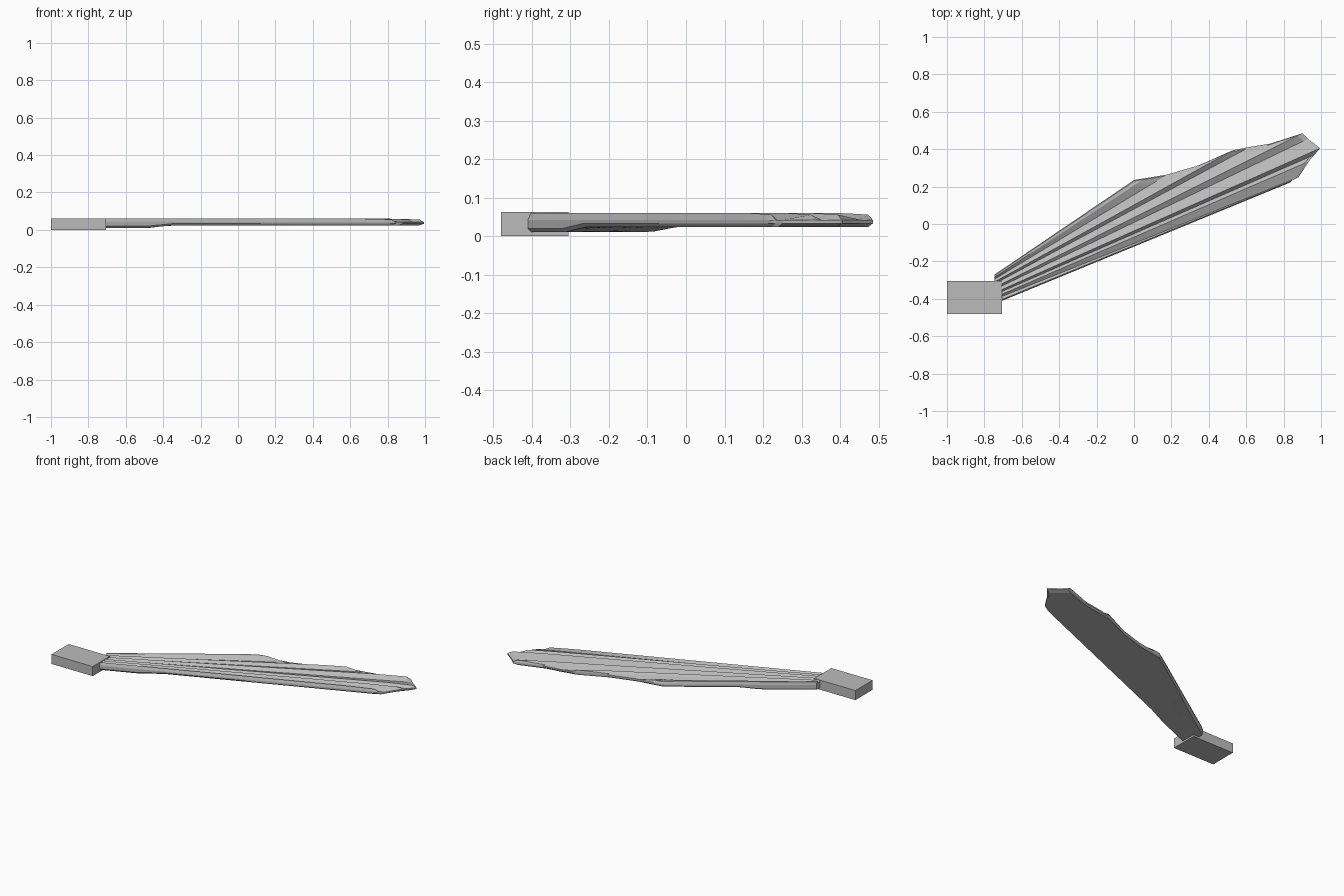
import bpy, bmesh
from mathutils import Vector

if "Cube" in bpy.data.objects:
    bpy.data.objects.remove(bpy.data.objects["Cube"])

grey = bpy.data.materials.new("plain grey")
grey.diffuse_color = (0.5, 0.5, 0.5, 1)
grey.use_nodes = True
grey.node_tree.nodes["Principled BSDF"].inputs["Base Color"].default_value = grey.diffuse_color


def add_object(name, bm):
    bmesh.ops.recalc_face_normals(bm, faces=bm.faces)
    mesh = bpy.data.meshes.new(name)
    bm.to_mesh(mesh)
    bm.free()
    mesh.materials.append(grey)
    obj = bpy.data.objects.new(name, mesh)
    bpy.context.collection.objects.link(obj)
    return obj


# Root block
bm = bmesh.new()
bmesh.ops.create_cube(bm, size=1)
for v in bm.verts:
    v.co = Vector((-0.852 + v.co.x * 0.295, -0.393 + v.co.y * 0.175, 0.031 + v.co.z * 0.062))
add_object("root_block", bm)

# Pleat lines, front edge to back edge: position at the root, tip x, tip y, kind
LINES = [
    (0.00, 0.835, 0.222, "rim"), (0.05, 0.845, 0.232, "ridge"),
    (0.15, 0.880, 0.250, "valley"), (0.22, 0.935, 0.335, "ridge"),
    (0.31, 0.965, 0.370, "valley"), (0.38, 0.995, 0.405, "ridge"),
    (0.49, 0.930, 0.455, "valley"), (0.56, 0.900, 0.485, "ridge"),
    (0.63, 0.730, 0.430, "slope"), (0.68, 0.620, 0.412, "valley"),
    (0.75, 0.530, 0.395, "ridge"), (0.80, 0.350, 0.315, "slope"),
    (0.84, 0.180, 0.265, "valley"), (0.91, 0.060, 0.245, "ridge"),
    (0.97, 0.015, 0.238, "ridge"), (1.00, 0.000, 0.235, "rim"),
]
ROOT_FRONT = Vector((-0.75, -0.429))
ROOT_BACK = Vector((-0.745, -0.27))
STEPS = [i / 24 for i in range(24)] + [0.985, 1.0]


def top_height(kind, s):
    if kind == "rim" or s == 1.0:
        return 0.042
    ridge = 0.060 - 0.005 * max(0.0, (s - 0.9) / 0.1)
    valley = 0.050 - 0.011 * s
    return {"ridge": ridge, "valley": valley, "slope": (ridge + valley) / 2}[kind]


def bottom_height(x, kind, s):
    # The underside is deeper close to the root block
    base = 0.011 + 0.013 * min(1.0, max(0.0, (x + 0.47) / 0.1))
    return base + (0.009 if kind == "rim" or s == 1.0 else 0.0)


# Pleated fan: a grid above and a grid below, joined round the rim
bm = bmesh.new()
top, bottom = [], []
for t, tx, ty, kind in LINES:
    start = ROOT_FRONT.lerp(ROOT_BACK, t)
    upper, lower = [], []
    for s in STEPS:
        p = start.lerp(Vector((tx, ty)), s)
        upper.append(bm.verts.new((p.x, p.y, top_height(kind, s))))
        lower.append(bm.verts.new((p.x, p.y, bottom_height(p.x, kind, s))))
    top.append(upper)
    bottom.append(lower)

n, m = len(LINES), len(STEPS)
for grid in (top, bottom):
    for i in range(n - 1):
        for j in range(m - 1):
            bm.faces.new((grid[i][j], grid[i + 1][j], grid[i + 1][j + 1], grid[i][j + 1]))
border = [(i, 0) for i in range(n)] + [(n - 1, j) for j in range(1, m)]
border += [(i, m - 1) for i in range(n - 2, -1, -1)] + [(0, j) for j in range(m - 2, 0, -1)]
for (a, b), (c, d) in zip(border, border[1:] + border[:1]):
    bm.faces.new((top[a][b], top[c][d], bottom[c][d], bottom[a][b]))
fan = add_object("pleated_fan", bm)

# Crisp pleats, soft along their length
bpy.context.view_layer.objects.active = fan
fan.select_set(True)
bpy.ops.object.shade_smooth_by_angle(angle=0.14)
